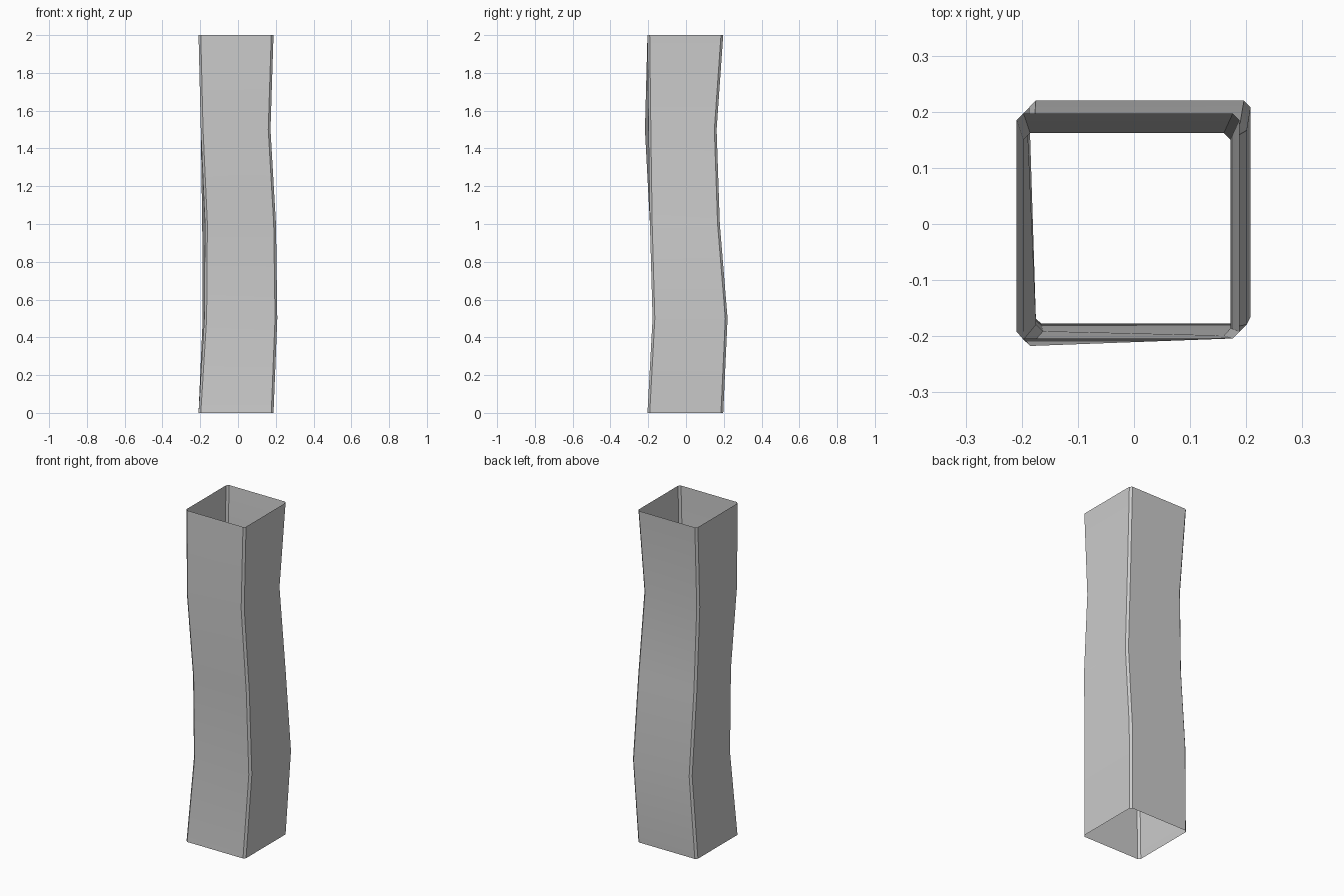
import bpy, bmesh
from mathutils import Vector

if "Cube" in bpy.data.objects:
    bpy.data.objects.remove(bpy.data.objects["Cube"])

BEVEL = 0.012
# Each ring: height, then corners front-left, front-right, back-right, back-left
end = [(-.209, -.204), (.188, -.204), (.188, .197), (-.209, .197)]
rings = [
    (0.0, end),
    (0.5, [(-.178, -.177), (.208, -.177), (.208, .220), (-.187, .220)]),
    (1.0, [(-.174, -.191), (.201, -.191), (.201, .179), (-.190, .179)]),
    (1.5, [(-.197, -.218), (.172, -.198), (.172, .162), (-.197, .162)]),
    (2.0, end),
]


def chamfered(corners, z):
    """Cut each corner of a four-sided ring."""
    pts = [Vector((x, y, z)) for x, y in corners]
    out = []
    for i, p in enumerate(pts):
        for q in (pts[i - 1], pts[(i + 1) % 4]):
            out.append(p + (q - p).normalized() * BEVEL)
    return out


# Open-ended, slightly crooked square tube
bm = bmesh.new()
loops = [[bm.verts.new(p) for p in chamfered(c, z)] for z, c in rings]
for low, high in zip(loops, loops[1:]):
    for i in range(8):
        j = (i + 1) % 8
        bm.faces.new((low[i], low[j], high[j], high[i]))

mesh = bpy.data.meshes.new("crooked_tube")
bm.to_mesh(mesh)
bm.free()
tube = bpy.data.objects.new("crooked_tube", mesh)
bpy.context.collection.objects.link(tube)

# Smooth along the length, crisp at the corner chamfers
bpy.context.view_layer.objects.active = tube
tube.select_set(True)
bpy.ops.object.shade_smooth_by_angle(angle=0.52)
